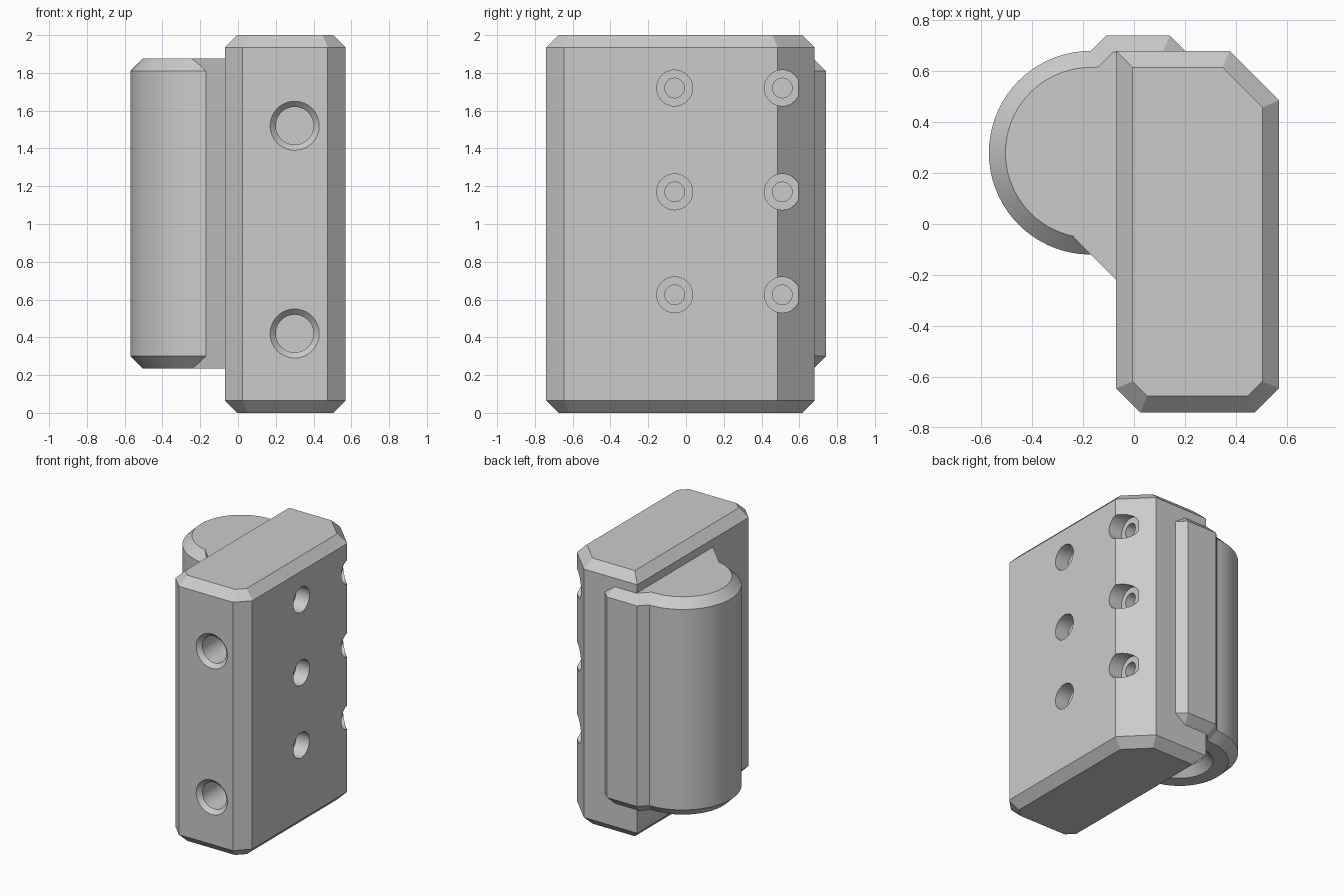
import bpy, bmesh, math
from mathutils import Vector

cube = bpy.data.objects.get("Cube")
if cube:
    bpy.data.objects.remove(cube, do_unlink=True)

grey = bpy.data.materials.new("plain grey")
grey.use_nodes = True
grey.diffuse_color = (0.6, 0.6, 0.6, 1)
grey.node_tree.nodes["Principled BSDF"].inputs["Base Color"].default_value = (0.6, 0.6, 0.6, 1)

BEVEL = 0.065


def loft(name, rings):
    """Solid skinned through equal-length rings of points, capped at both ends."""
    bm = bmesh.new()
    loops = [[bm.verts.new(p) for p in ring] for ring in rings]
    n = len(loops[0])
    for a, b in zip(loops, loops[1:]):
        for i in range(n):
            j = (i + 1) % n
            bm.faces.new((a[i], a[j], b[j], b[i]))
    bm.faces.new(loops[0])
    bm.faces.new(loops[-1])
    bmesh.ops.recalc_face_normals(bm, faces=bm.faces)
    mesh = bpy.data.meshes.new(name)
    bm.to_mesh(mesh)
    bm.free()
    mesh.materials.append(grey)
    obj = bpy.data.objects.new(name, mesh)
    bpy.context.collection.objects.link(obj)
    return obj


def inset(points, d):
    """Mitred inward offset of a counter-clockwise outline."""
    out = []
    for i, p in enumerate(points):
        p = Vector(p)
        e1 = (p - Vector(points[i - 1])).normalized()
        e2 = (Vector(points[(i + 1) % len(points)]) - p).normalized()
        n1, n2 = Vector((-e1.y, e1.x)), Vector((-e2.y, e2.x))
        out.append(p + (n1 + n2) * d / (1 + n1.dot(n2)))
    return out


def prism(name, outline, z0, z1, bevel=0):
    levels = [(z0, 0), (z1, 0)]
    if bevel:
        levels = [(z0, bevel), (z0 + bevel, 0), (z1 - bevel, 0), (z1, bevel)]
    return loft(name, [[(x, y, z) for x, y in inset(outline, d)] for z, d in levels])


def drill(name, origin, axis, steps, sides=48):
    """Turned cutter: steps are (depth along axis, radius)."""
    axis, origin = Vector(axis), Vector(origin)
    u = axis.orthogonal().normalized()
    v = axis.cross(u)
    angles = [math.tau * i / sides for i in range(sides)]
    obj = loft(name, [[origin + axis * t + (u * math.cos(a) + v * math.sin(a)) * r
                       for a in angles] for t, r in steps])
    obj.hide_render = True
    return obj


def combine(target, other, operation):
    mod = target.modifiers.new(operation.lower(), "BOOLEAN")
    mod.operation, mod.object, mod.solver = operation, other, "EXACT"
    bpy.ops.object.select_all(action="DESELECT")
    bpy.context.view_layer.objects.active = target
    target.select_set(True)
    bpy.ops.object.modifier_apply(modifier=mod.name)
    bpy.data.objects.remove(other, do_unlink=True)


# Main leaf: long block with three chamfered upright corners
body = prism("hinge_leaf", [(-0.07, -0.645), (0.025, -0.74), (0.475, -0.74), (0.57, -0.645),
                            (0.57, 0.485), (0.375, 0.68), (-0.07, 0.68)], 0, 2, BEVEL)

# Round knuckle with the raised pad on the back
cx, cy, radius, low, high = -0.17, 0.28, 0.4, 0.235, 1.875
arc = [(cx + radius * math.cos(a), cy + radius * math.sin(a))
       for a in (math.pi / 2 + math.pi * i / 36 for i in range(37))]
knuckle = prism("knuckle", arc + [(0.2, -0.12), (0.28, 0), (0.28, 0.6), (0.14, 0.74), (-0.11, 0.74)],
                low, high, BEVEL)

# Pin bore opening underneath
bore = drill("pin_bore", (cx, cy, low), (0, 0, 1),
             [(-0.06, 0.29), (0.06, 0.17), (1.2, 0.17)], 64)
combine(knuckle, bore, "DIFFERENCE")
combine(body, knuckle, "UNION")

# Sloped web between knuckle and leaf
web = prism("web", [(-0.24, -0.05), (-0.07, -0.22), (0, -0.22), (0, 0.02)], low, high)
combine(body, web, "UNION")

# Countersunk holes in the front
for z in (0.42, 1.52):
    hole = drill("front_hole", (0.3, -0.74, z), (0, 1, 0),
                 [(-0.03, 0.16), (0.03, 0.1), (0.3, 0.1)])
    combine(body, hole, "DIFFERENCE")

# Counterbored screw holes in the side
for y in (-0.06, 0.51):
    for z in (0.625, 1.17, 1.72):
        hole = drill("screw_hole", (0.57, y, z), (-1, 0, 0),
                     [(-0.05, 0.095), (0.11, 0.095), (0.11, 0.052), (0.55, 0.052)])
        combine(body, hole, "DIFFERENCE")

bpy.ops.object.select_all(action="DESELECT")
body.select_set(True)
bpy.context.view_layer.objects.active = body
bpy.ops.object.shade_smooth_by_angle(angle=math.radians(25))
